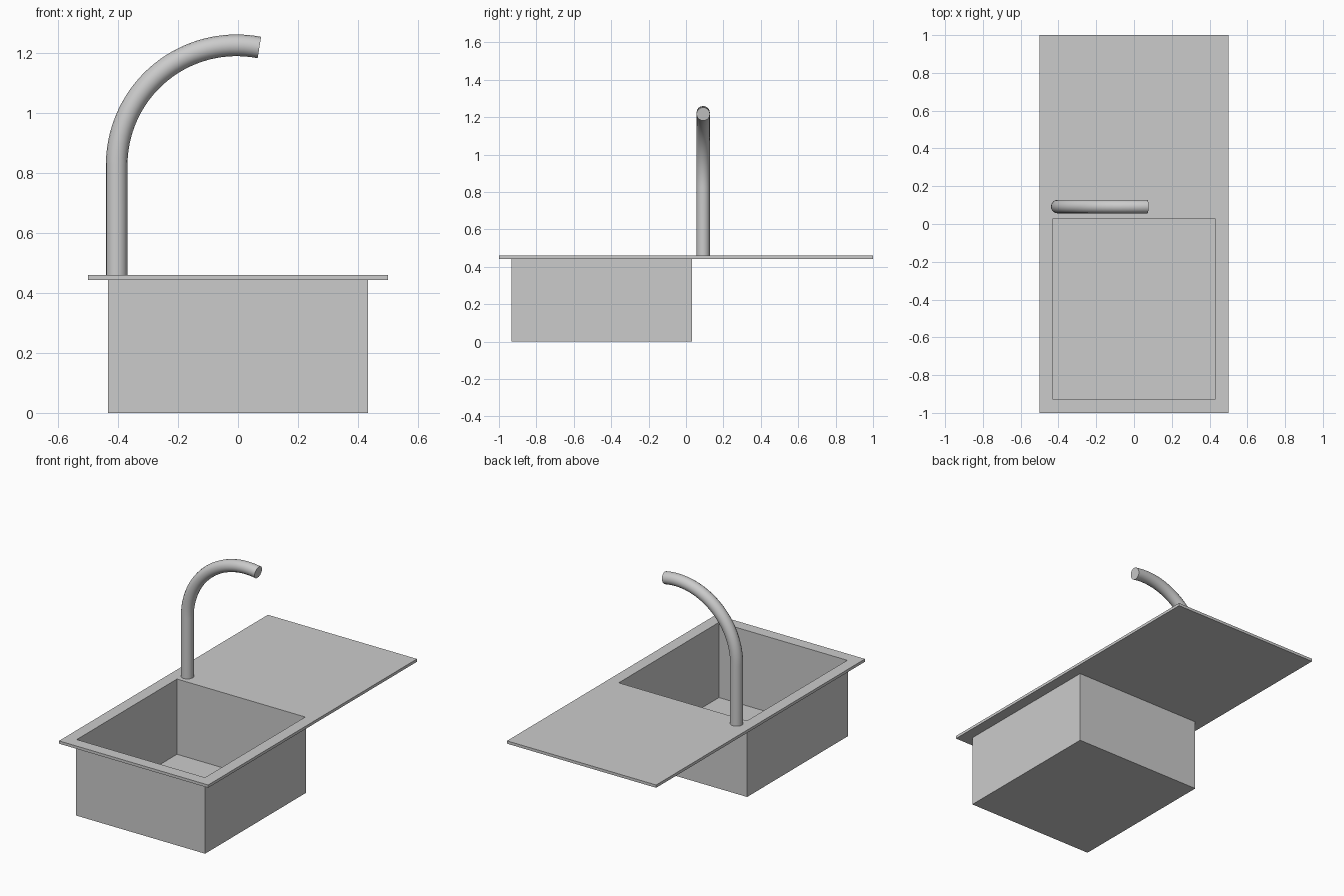
import bpy, bmesh, math

if "Cube" in bpy.data.objects:
    bpy.data.objects.remove(bpy.data.objects["Cube"])

# Sheet-metal sink: rectangular rings bridged from basin floor, over the rim, to the underside
SLAB = (-0.5, 0.5, -1.0, 1.0)
INNER = (-0.43, 0.43, -0.93, 0.03)
OUTER = (-0.433, 0.433, -0.933, 0.033)
rings = [(INNER, 0.004), (INNER, 0.46), (SLAB, 0.46),
         (SLAB, 0.443), (OUTER, 0.443), (OUTER, 0.0)]

bm = bmesh.new()
loops = []
for (x0, x1, y0, y1), z in rings:
    loops.append([bm.verts.new((x, y, z)) for x, y in
                  ((x0, y0), (x1, y0), (x1, y1), (x0, y1))])
for a, b in zip(loops, loops[1:]):
    for i in range(4):
        j = (i + 1) % 4
        bm.faces.new((a[i], a[j], b[j], b[i]))
bm.faces.new(loops[0])
bm.faces.new(loops[-1])
bmesh.ops.recalc_face_normals(bm, faces=bm.faces)
mesh = bpy.data.meshes.new("sink_basin")
bm.to_mesh(mesh)
bm.free()
bpy.context.collection.objects.link(bpy.data.objects.new("sink_basin", mesh))

# Tap spout: straight riser, then an arc slightly past the top
R, CX, CZ, Y = 0.399, -0.005, 0.825, 0.092
path = [(CX - R, Y, 0.455)]
for i in range(29):
    t = math.radians(180 - 101 * i / 28)
    path.append((CX + R * math.cos(t), Y, CZ + R * math.sin(t)))

curve = bpy.data.curves.new("tap_spout", 'CURVE')
curve.dimensions = '3D'
curve.bevel_depth = 0.036
curve.bevel_resolution = 6
curve.use_fill_caps = True
spline = curve.splines.new('POLY')
spline.points.add(len(path) - 1)
for p, co in zip(spline.points, path):
    p.co = (*co, 1)
tap = bpy.data.objects.new("tap_spout", curve)
bpy.context.collection.objects.link(tap)

# Turn the spout into a smooth mesh with crisp end caps
bpy.context.view_layer.objects.active = tap
tap.select_set(True)
bpy.ops.object.convert(target='MESH')
bpy.ops.object.shade_smooth_by_angle(angle=math.radians(35))
